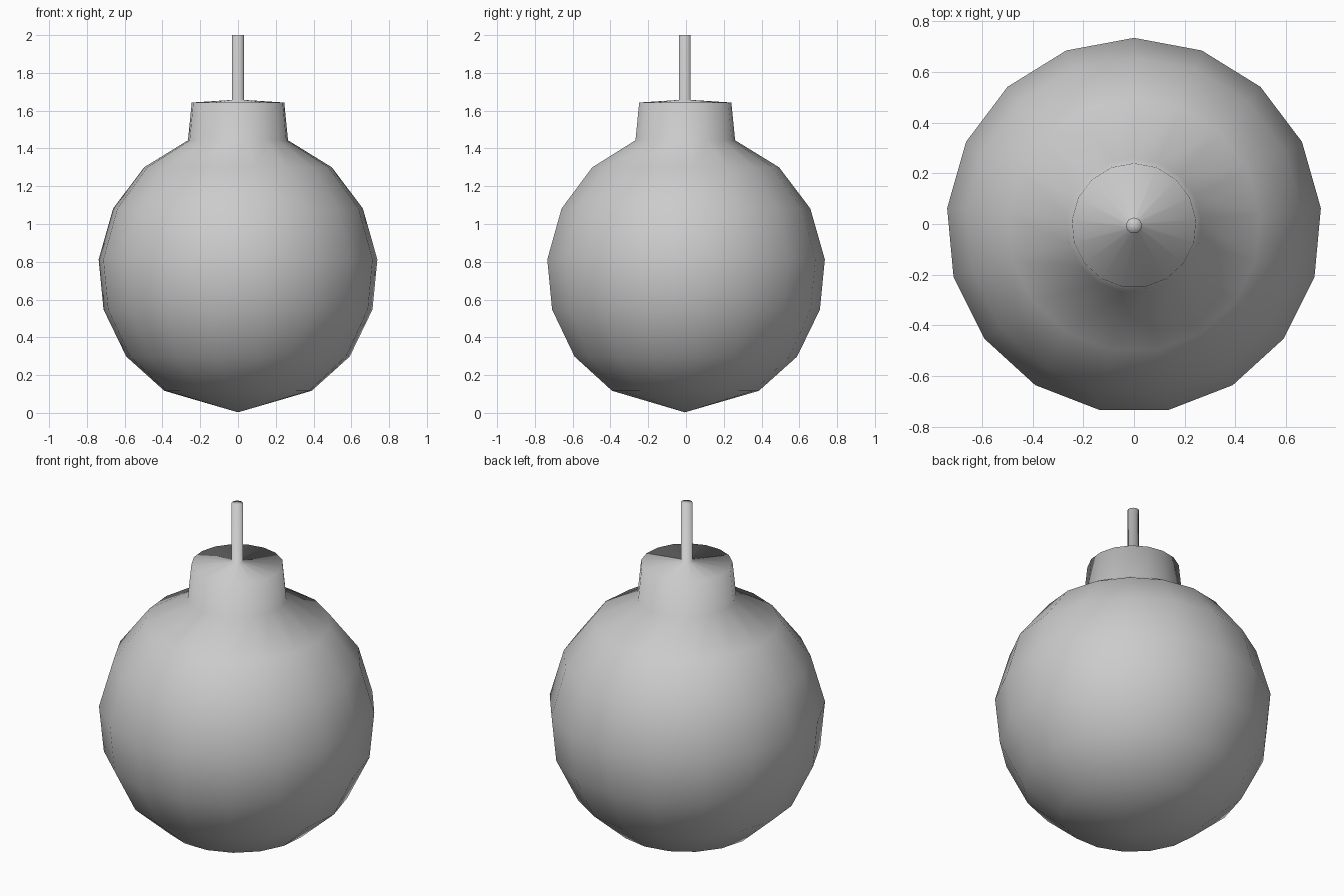
import bpy, bmesh
from math import pi, sin, cos

if "Cube" in bpy.data.objects:
    bpy.data.objects.remove(bpy.data.objects["Cube"])

SIDES = 17
AXIS_Y = -0.006  # odd side count: shifts the axis so the bounds are centred

# Half profile (radius, height) from bottom tip to fuse tip
profile = [
    (0, 0.003),
    (0.392, 0.117), (0.594, 0.298), (0.715, 0.547), (0.741, 0.812),  # round body
    (0.664, 1.082), (0.499, 1.30),
    (0.266, 1.443), (0.246, 1.643),  # neck
    (0.031, 1.657), (0.031, 2.0),  # fuse
    (0, 2.0),
]


def lathe(name, points):
    """Spin a closed profile around z, first spoke pointing to +y."""
    bm = bmesh.new()
    rings = []
    for r, z in points:
        count = SIDES if r > 0 else 1
        rings.append([bm.verts.new((r * cos(pi / 2 + 2 * pi * i / SIDES),
                                    r * sin(pi / 2 + 2 * pi * i / SIDES) + AXIS_Y, z))
                      for i in range(count)])
    for low, high in zip(rings, rings[1:]):
        for i in range(SIDES):
            j = (i + 1) % SIDES
            corners = [low[i % len(low)], low[j % len(low)],
                       high[j % len(high)], high[i % len(high)]]
            bm.faces.new(list(dict.fromkeys(corners)))
    bmesh.ops.recalc_face_normals(bm, faces=bm.faces)
    for f in bm.faces:
        f.smooth = True
    mesh = bpy.data.meshes.new(name)
    bm.to_mesh(mesh)
    bm.free()
    obj = bpy.data.objects.new(name, mesh)
    bpy.context.collection.objects.link(obj)
    return obj


# Round body, neck and fuse as one smooth lathed surface
lathe("bomb_body", profile)
